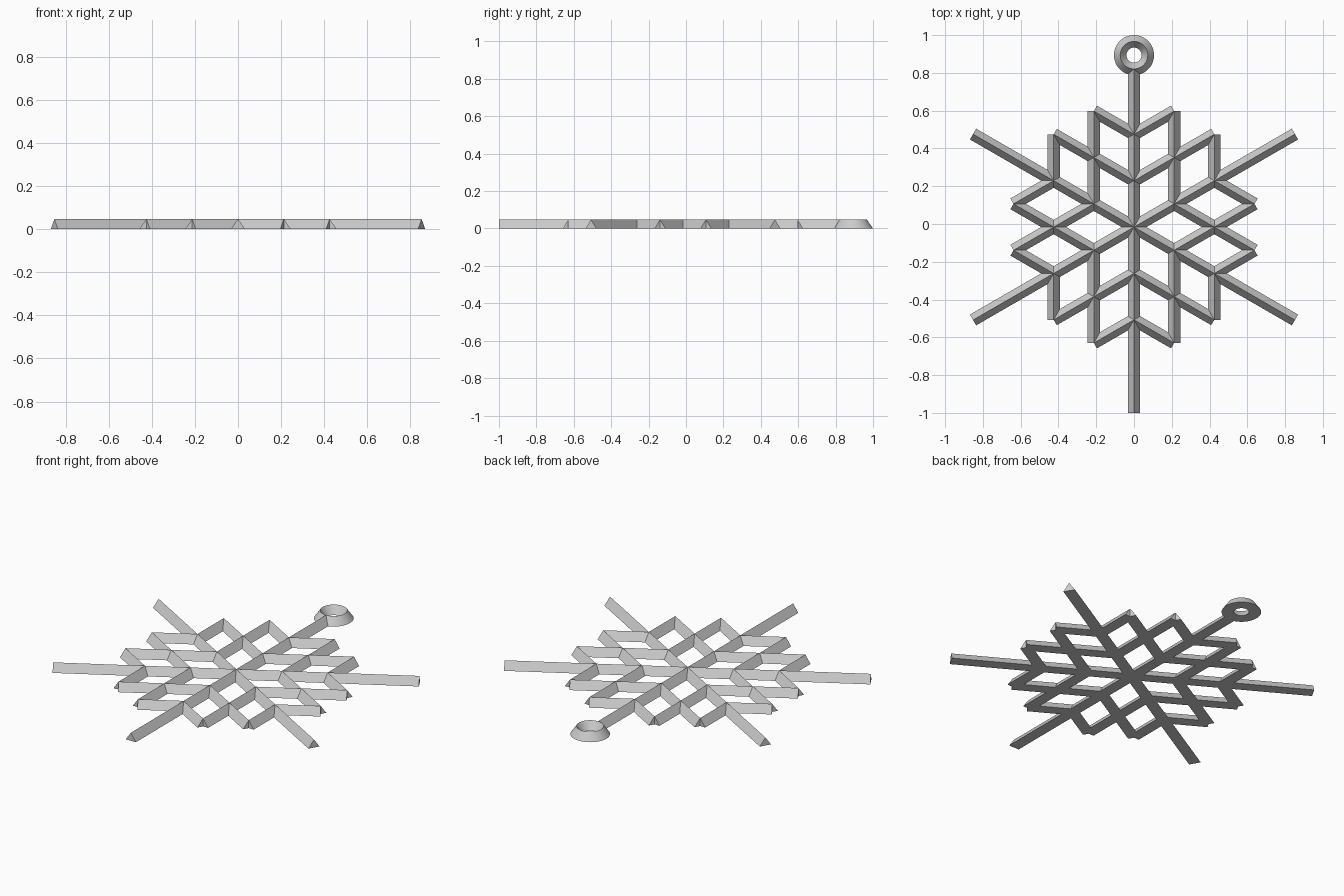
import bpy, bmesh
from math import radians, sin, cos, tau
from mathutils import Vector, Matrix

if "Cube" in bpy.data.objects:
    bpy.data.objects.remove(bpy.data.objects["Cube"], do_unlink=True)

HALF, HEIGHT = 0.033, 0.047          # triangular bar section
CENTRE = Vector((0, -0.016, 0))
ARM, STEP = 0.984, 0.2455            # arm length, lattice spacing
RING_Y, RING_R = 0.894, 0.073        # hanging loop centre and ridge radius

grey = bpy.data.materials.new("light_grey")
grey.use_nodes = True
colour = (0.6, 0.6, 0.6, 1)
grey.diffuse_color = colour
grey.node_tree.nodes["Principled BSDF"].inputs["Base Color"].default_value = colour


def finish(name, bm):
    bmesh.ops.recalc_face_normals(bm, faces=bm.faces)
    mesh = bpy.data.meshes.new(name)
    bm.to_mesh(mesh)
    bm.free()
    mesh.materials.append(grey)
    obj = bpy.data.objects.new(name, mesh)
    bpy.context.collection.objects.link(obj)
    return obj


def direction(angle):
    return Vector((cos(radians(angle)), sin(radians(angle)), 0))


def bar(name, start, angle, length):
    """Ridged triangular bar running from start along angle."""
    bm = bmesh.new()
    along, side = direction(angle), direction(angle + 90) * HALF
    ends = []
    for p in (start, start + along * length):
        ends.append([bm.verts.new(v) for v in
                     (p - side, p + side, p + Vector((0, 0, HEIGHT)))])
    a, b = ends
    bm.faces.new(a)
    bm.faces.new(b)
    for i in range(3):
        j = (i + 1) % 3
        bm.faces.new((a[i], a[j], b[j], b[i]))
    return finish(name, bm)


# Six arms, each with two pairs of side branches
for k in range(6):
    angle = 90 + 60 * k
    length = RING_Y - RING_R - CENTRE.y if k == 0 else ARM
    bar(f"arm_{k + 1}", CENTRE, angle, length)
    for turn, side in ((60, "left"), (-60, "right")):
        for n, size in ((1, "long"), (2, "short")):
            bar(f"{size}_branch_{side}_{k + 1}",
                CENTRE + direction(angle) * STEP * n, angle + turn, STEP * (3 - n))

# Hanging loop with the same triangular section
bm = bmesh.new()
SEGMENTS = 48
rings = []
for s in range(SEGMENTS):
    out = direction(360 * s / SEGMENTS)
    rings.append([bm.verts.new(out * r + Vector((0, RING_Y, z))) for r, z in
                  ((RING_R - HALF, 0), (RING_R + HALF, 0), (RING_R, HEIGHT))])
for s in range(SEGMENTS):
    a, b = rings[s], rings[(s + 1) % SEGMENTS]
    for i in range(3):
        j = (i + 1) % 3
        bm.faces.new((a[i], a[j], b[j], b[i]))
loop = finish("hanging_loop", bm)
bpy.context.view_layer.objects.active = loop
loop.select_set(True)
bpy.ops.object.shade_smooth_by_angle(angle=radians(30))
